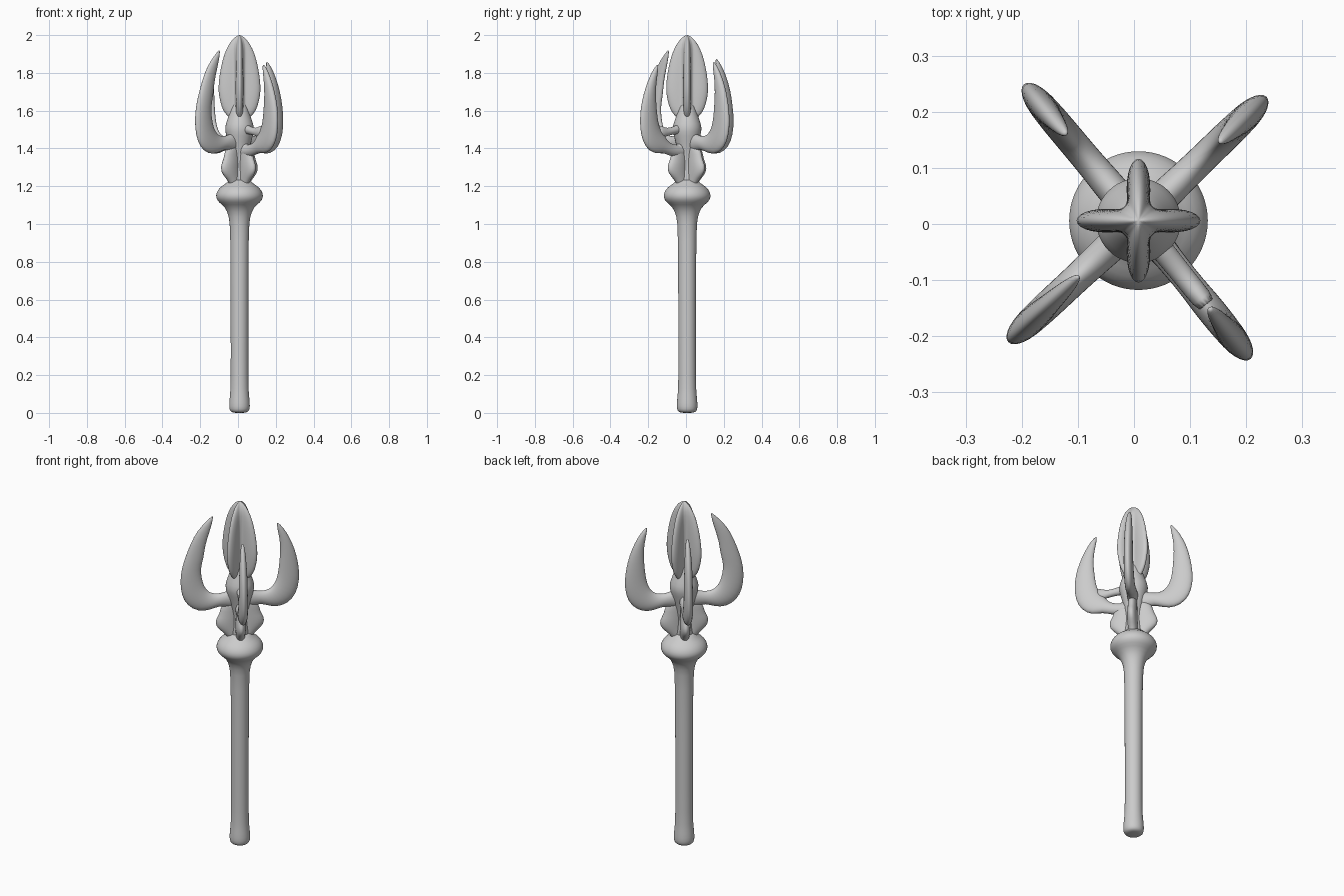
import bpy
from math import sin, cos, pi, radians

AXIS = (0.008, 0.006)   # the weapon's axis sits slightly off the origin


def make_mesh(name, rings, subsurf=1, turn=0):
    """Skin a list of equal-length closed rings, cap both ends, smooth it."""
    n = len(rings[0])
    verts = [p for ring in rings for p in ring]
    faces = [(a * n + i, a * n + (i + 1) % n, (a + 1) * n + (i + 1) % n, (a + 1) * n + i)
             for a in range(len(rings) - 1) for i in range(n)]
    faces += [tuple(reversed(range(n))), tuple(range(len(verts) - n, len(verts)))]
    me = bpy.data.meshes.new(name)
    me.from_pydata(verts, [], faces)
    ob = bpy.data.objects.new(name, me)
    bpy.context.collection.objects.link(ob)
    ob.location = (*AXIS, 0)
    ob.rotation_euler.z = radians(turn)
    bpy.ops.object.select_all(action='DESELECT')
    ob.select_set(True)
    bpy.context.view_layer.objects.active = ob
    bpy.ops.object.mode_set(mode='EDIT')
    bpy.ops.mesh.select_all(action='SELECT')
    bpy.ops.mesh.normals_make_consistent(inside=False)
    bpy.ops.object.mode_set(mode='OBJECT')
    bpy.ops.object.shade_smooth()
    if subsurf:
        mod = ob.modifiers.new("smooth", 'SUBSURF')
        mod.levels = mod.render_levels = subsurf
    return ob


def lathe(name, profile, n=32):
    return make_mesh(name, [[(r * cos(2 * pi * i / n), r * sin(2 * pi * i / n), z)
                             for i in range(n)] for r, z in profile])


def fin(name, stations, turn, n=14):
    """Loft ellipses; station = inner r, z, outer r, z, half thickness, in the radial plane."""
    rings = []
    for r0, z0, r1, z1, t in stations:
        ring = []
        for i in range(n):
            a = 2 * pi * i / n
            k = (1 + cos(a)) / 2
            ring.append((r0 + (r1 - r0) * k, t * sin(a), z0 + (z1 - z0) * k))
        rings.append(ring)
    return make_mesh(name, rings, 1, turn)


# Handle with foot knob and flared collar
lathe("handle", [(0.02, 0.0), (0.046, 0.003), (0.055, 0.02), (0.055, 0.05), (0.05, 0.1),
                 (0.046, 0.15), (0.047, 0.5), (0.048, 0.98), (0.056, 1.04), (0.075, 1.09),
                 (0.112, 1.115), (0.126, 1.14), (0.124, 1.165), (0.105, 1.195),
                 (0.07, 1.215), (0.055, 1.235), (0.02, 1.24)])

# Core of the head
lathe("head_core", [(0.02, 1.19), (0.056, 1.21), (0.042, 1.27), (0.04, 1.34), (0.055, 1.41),
                    (0.072, 1.47), (0.08, 1.51), (0.066, 1.55), (0.052, 1.59),
                    (0.035, 1.64), (0.02, 1.66)], 24)

# Central spearhead with a four-pointed star section
star = []
for w, z in [(0.04, 1.545), (0.062, 1.57), (0.09, 1.6), (0.105, 1.65), (0.115, 1.7),
             (0.112, 1.76), (0.101, 1.83), (0.083, 1.9), (0.056, 1.955), (0.03, 1.985), (0.008, 2.0)]:
    core = min(0.036, w * 0.6)
    ring = []
    for i in range(56):
        a = 2 * pi * i / 56
        r = core + (w - core) * cos(2 * a) ** 4
        ring.append((r * cos(a), r * sin(a), z))
    star.append(ring)
make_mesh("central_spearhead", star)

# Four curved prongs with the root arms running into the core
LOWER = [(0.21, 1.62, 0.313, 1.625, 0.024), (0.203, 1.56, 0.322, 1.55, 0.025),
         (0.192, 1.52, 0.315, 1.47, 0.026), (0.175, 1.49, 0.285, 1.405, 0.027),
         (0.155, 1.474, 0.225, 1.368, 0.027), (0.13, 1.466, 0.165, 1.372, 0.027),
         (0.1, 1.466, 0.115, 1.395, 0.028), (0.06, 1.48, 0.07, 1.385, 0.03),
         (0.0, 1.5, 0.0, 1.37, 0.03)]
TALL_TIP = [(0.143, 1.92, 0.147, 1.922, 0.004), (0.148, 1.88, 0.172, 1.9, 0.011),
            (0.165, 1.82, 0.23, 1.84, 0.017), (0.186, 1.75, 0.268, 1.76, 0.02),
            (0.192, 1.68, 0.293, 1.69, 0.023)]


def plain_tip(top):
    return [(0.198, top, 0.203, top, 0.005), (0.2, top - 0.035, 0.232, top - 0.03, 0.013),
            (0.212, top - 0.09, 0.267, top - 0.09, 0.018),
            (0.217, top - 0.16, 0.295, top - 0.16, 0.022)]


PRONGS = [("front_left", 223, TALL_TIP), ("front_right", -51, plain_tip(1.845)),
          ("back_right", 44, plain_tip(1.86)), ("back_left", 130, plain_tip(1.875))]
for side, turn, tip in PRONGS:
    arm = list(LOWER)
    if side == "front_right":   # slimmer arm leaves the opening below its strut
        arm[5:] = [(0.138, 1.44, 0.17, 1.38, 0.025), (0.1, 1.42, 0.12, 1.36, 0.025),
                   (0.05, 1.42, 0.06, 1.35, 0.028), (0.0, 1.42, 0.0, 1.35, 0.028)]
        fin("opening_strut", [(0.2, 1.535, 0.2, 1.45, 0.02), (0.16, 1.51, 0.155, 1.46, 0.02),
                              (0.11, 1.508, 0.11, 1.473, 0.02), (0.06, 1.53, 0.06, 1.475, 0.022),
                              (0.0, 1.54, 0.0, 1.48, 0.022)], turn)
    fin("prong_" + side, tip + arm, turn)
    # Lobed fin below each arm
    fin("lower_fin_" + side, [(0.0, 1.43, 0.07, 1.43, 0.022), (0.0, 1.39, 0.104, 1.39, 0.025),
                              (0.0, 1.345, 0.11, 1.345, 0.026), (0.0, 1.315, 0.132, 1.315, 0.028),
                              (0.0, 1.28, 0.132, 1.275, 0.028), (0.0, 1.25, 0.098, 1.245, 0.026),
                              (0.0, 1.22, 0.068, 1.215, 0.025), (0.0, 1.19, 0.06, 1.19, 0.02)], turn)
